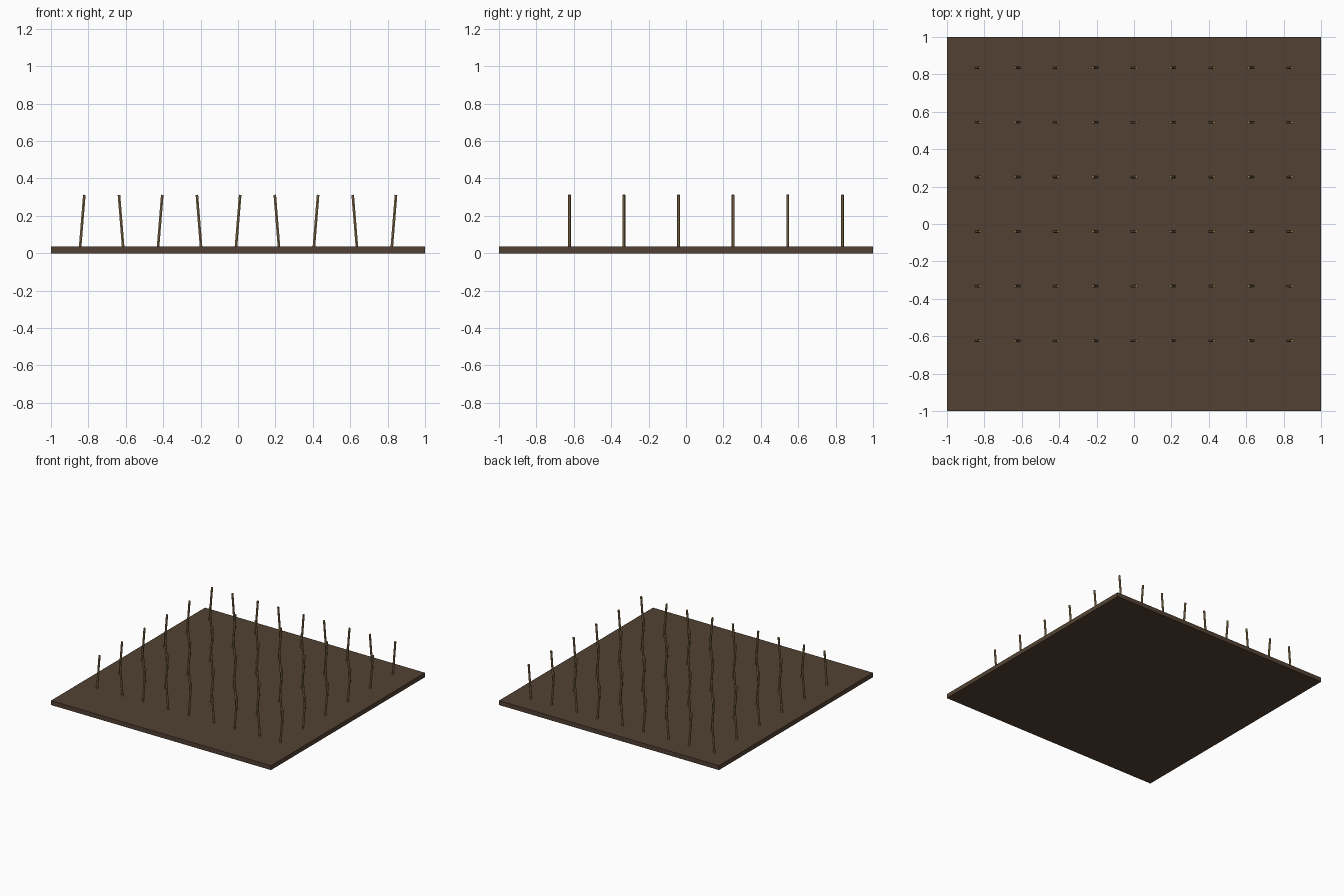
import bpy, math

if "Cube" in bpy.data.objects:
    bpy.data.objects.remove(bpy.data.objects["Cube"])

def material(name, color):
    m = bpy.data.materials.new(name)
    m.diffuse_color = (*color, 1)
    m.use_nodes = True
    m.node_tree.nodes["Principled BSDF"].inputs["Base Color"].default_value = m.diffuse_color
    return m

soil_mat = material("soil", (0.085, 0.053, 0.033))
wood_mat = material("wood", (0.30, 0.20, 0.09))

# Soil slab
bpy.ops.mesh.primitive_cube_add(size=1, location=(0, 0, 0.018))
soil = bpy.context.object
soil.name = "soil_slab"
soil.dimensions = (2, 2, 0.036)
soil.data.materials.append(soil_mat)

# One low-poly stake mesh shared by the whole grid
bpy.ops.mesh.primitive_cylinder_add(vertices=6, radius=0.008, depth=0.29)
first = bpy.context.object
stake_mesh = first.data
stake_mesh.name = "stake"
stake_mesh.materials.append(wood_mat)
bpy.data.objects.remove(first)

# Nine columns by six rows, columns leaning alternately right and left
for col in range(9):
    for row in range(6):
        stake = bpy.data.objects.new(f"stake_{col}_{row}", stake_mesh)
        stake.location = ((col - 4) * 0.2083, -0.624 + row * 0.292, 0.168)
        stake.rotation_euler.y = 0.08 if col % 2 == 0 else -0.08
        bpy.context.collection.objects.link(stake)
